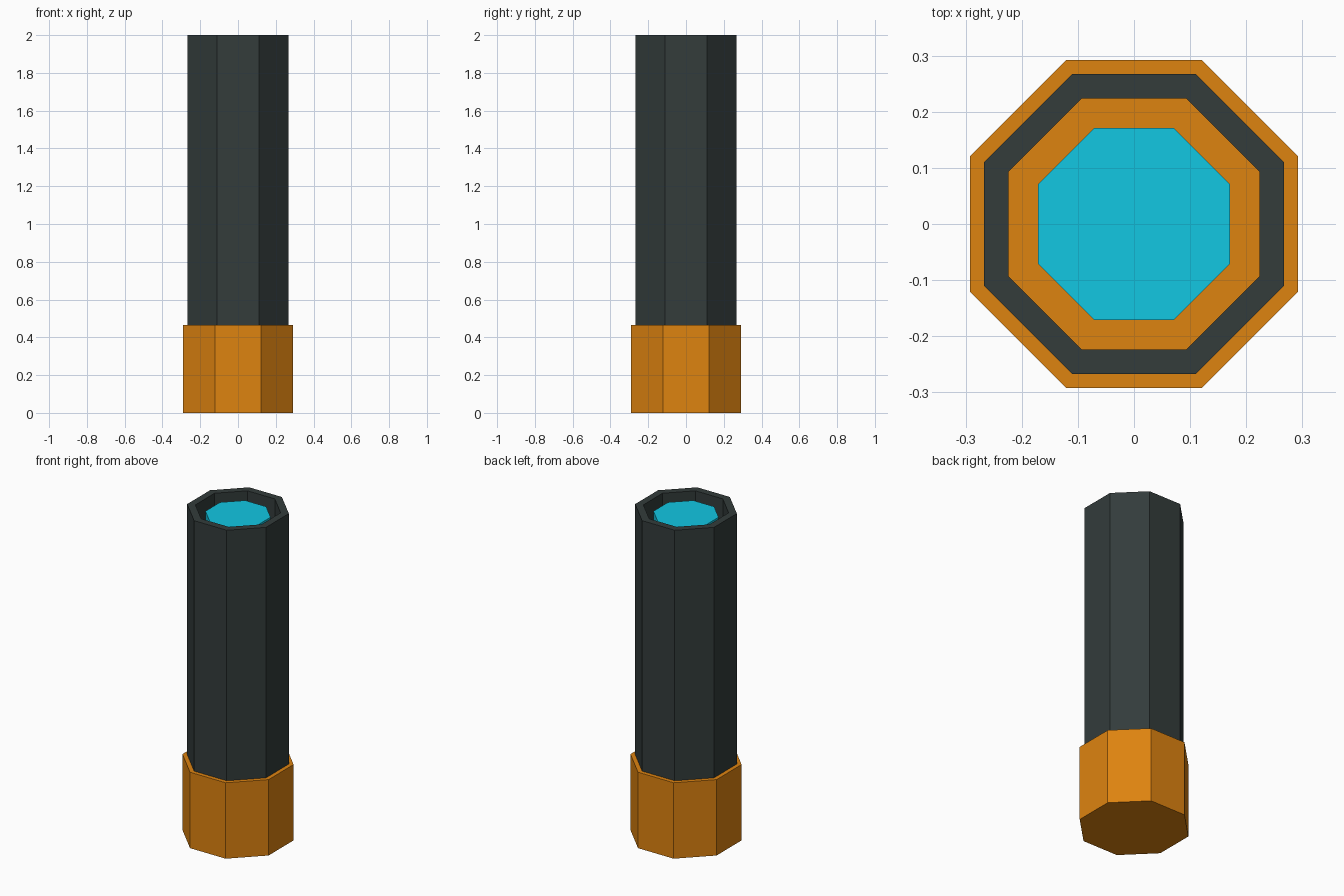
import bpy
import bmesh
import math

SIDES = 8

cube = bpy.data.objects.get("Cube")
if cube:
    bpy.data.objects.remove(cube, do_unlink=True)


def make_material(name, colour):
    mat = bpy.data.materials.new(name)
    mat.use_nodes = True
    mat.diffuse_color = (*colour, 1)
    mat.node_tree.nodes["Principled BSDF"].inputs["Base Color"].default_value = (*colour, 1)
    return mat


def octagon_lathe(name, profile, mat, closed=False):
    """Turn (flat-side radius, height) points into an eight-sided solid.
    A closed profile makes a hollow ring; an open one gets end caps."""
    bm = bmesh.new()
    rings = []
    for apothem, z in profile:
        r = apothem / math.cos(math.pi / SIDES)
        angles = [(i + 0.5) * math.tau / SIDES for i in range(SIDES)]
        rings.append([bm.verts.new((r * math.cos(a), r * math.sin(a), z)) for a in angles])
    pairs = list(zip(rings, rings[1:]))
    if closed:
        pairs.append((rings[-1], rings[0]))
    else:
        bm.faces.new(rings[0])
        bm.faces.new(rings[-1])
    for low, high in pairs:
        for i in range(SIDES):
            j = (i + 1) % SIDES
            bm.faces.new((low[i], low[j], high[j], high[i]))
    bmesh.ops.recalc_face_normals(bm, faces=bm.faces)
    mesh = bpy.data.meshes.new(name)
    bm.to_mesh(mesh)
    bm.free()
    mesh.materials.append(mat)
    obj = bpy.data.objects.new(name, mesh)
    bpy.context.collection.objects.link(obj)
    return obj


orange = make_material("orange", (0.73, 0.227, 0.005))
charcoal = make_material("charcoal", (0.033, 0.045, 0.044))
cyan = make_material("cyan", (0.006, 0.571, 0.768))

BASE_TOP = 0.465

# Solid base cap, whose top is also the floor of the tube
octagon_lathe("base_cap", [(0.292, 0), (0.292, BASE_TOP)], orange)

# Hollow outer tube
octagon_lathe("outer_tube", [(0.267, BASE_TOP), (0.267, 2), (0.224, 2), (0.224, BASE_TOP)],
              charcoal, closed=True)

# Inner core standing just below the rim
octagon_lathe("inner_core", [(0.171, BASE_TOP), (0.171, 1.967)], cyan)
